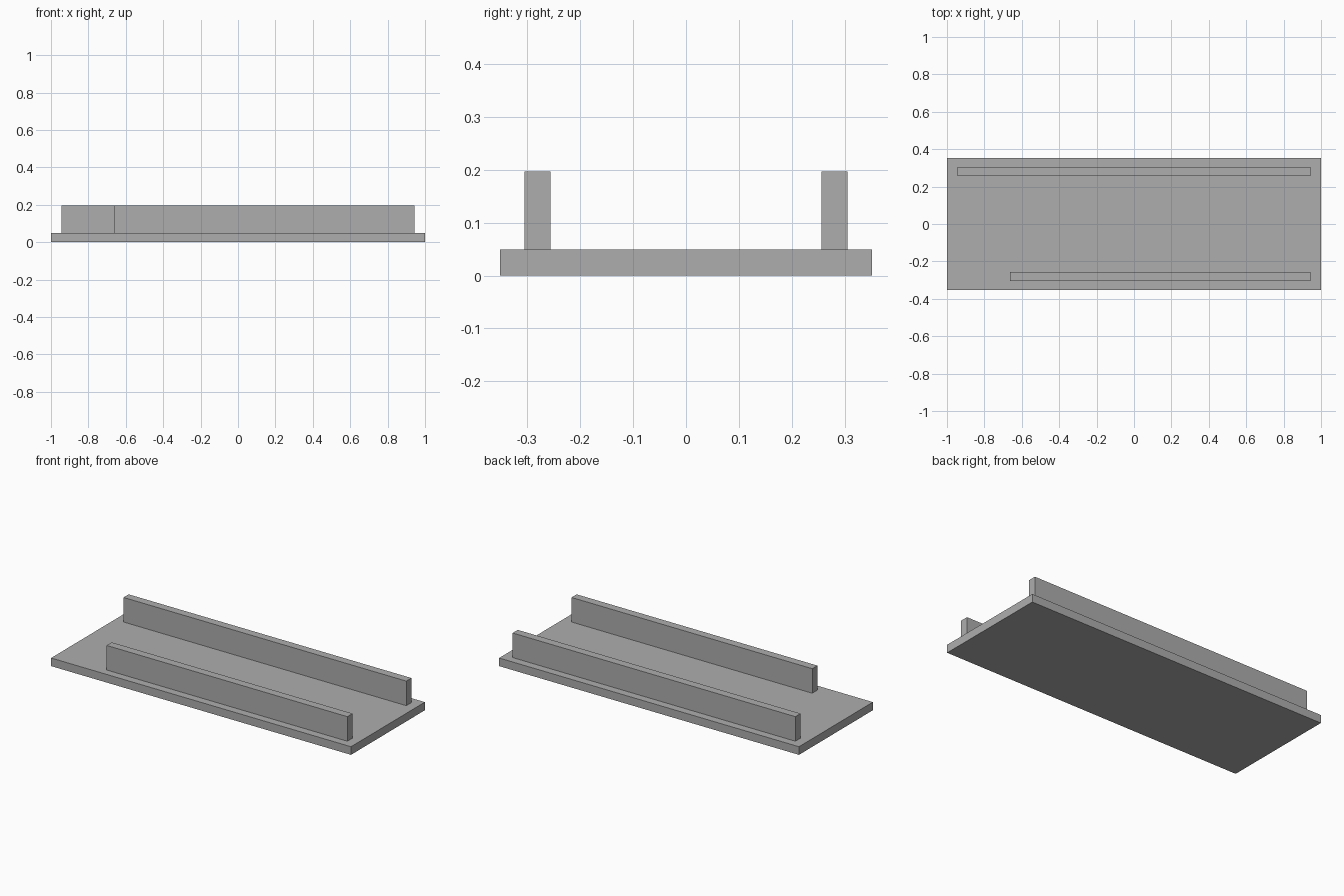
import bpy

# Remove the default cube
cube = bpy.data.objects.get("Cube")
if cube:
    bpy.data.objects.remove(cube, do_unlink=True)

# Single grey material
GREY = (0.42, 0.42, 0.42, 1.0)
grey = bpy.data.materials.new("plain_grey")
grey.use_nodes = True
grey.diffuse_color = GREY
bsdf = next(n for n in grey.node_tree.nodes if n.type == 'BSDF_PRINCIPLED')
bsdf.inputs["Base Color"].default_value = GREY


def box(name, low, high):
    """Flat-sided block between two opposite corners."""
    centre = [(a + b) / 2 for a, b in zip(low, high)]
    bpy.ops.mesh.primitive_cube_add(size=1, location=centre)
    obj = bpy.context.object
    obj.name = name
    obj.scale = [b - a for a, b in zip(low, high)]
    bpy.ops.object.transform_apply(location=False, rotation=False, scale=True)
    obj.data.materials.append(grey)
    return obj


half_depth = 0.352
base_top = 0.049
rail_top = 0.197
rail_inner, rail_outer = 0.256, 0.305
rail_end = 0.943

# Base slab
box("base_plate", (-1, -half_depth, 0), (1, half_depth, base_top))

# Full-length rail at the back, shorter rail at the front
box("back_rail", (-rail_end, rail_inner, base_top), (rail_end, rail_outer, rail_top))
box("front_rail", (-0.663, -rail_outer, base_top), (rail_end, -rail_inner, rail_top))
